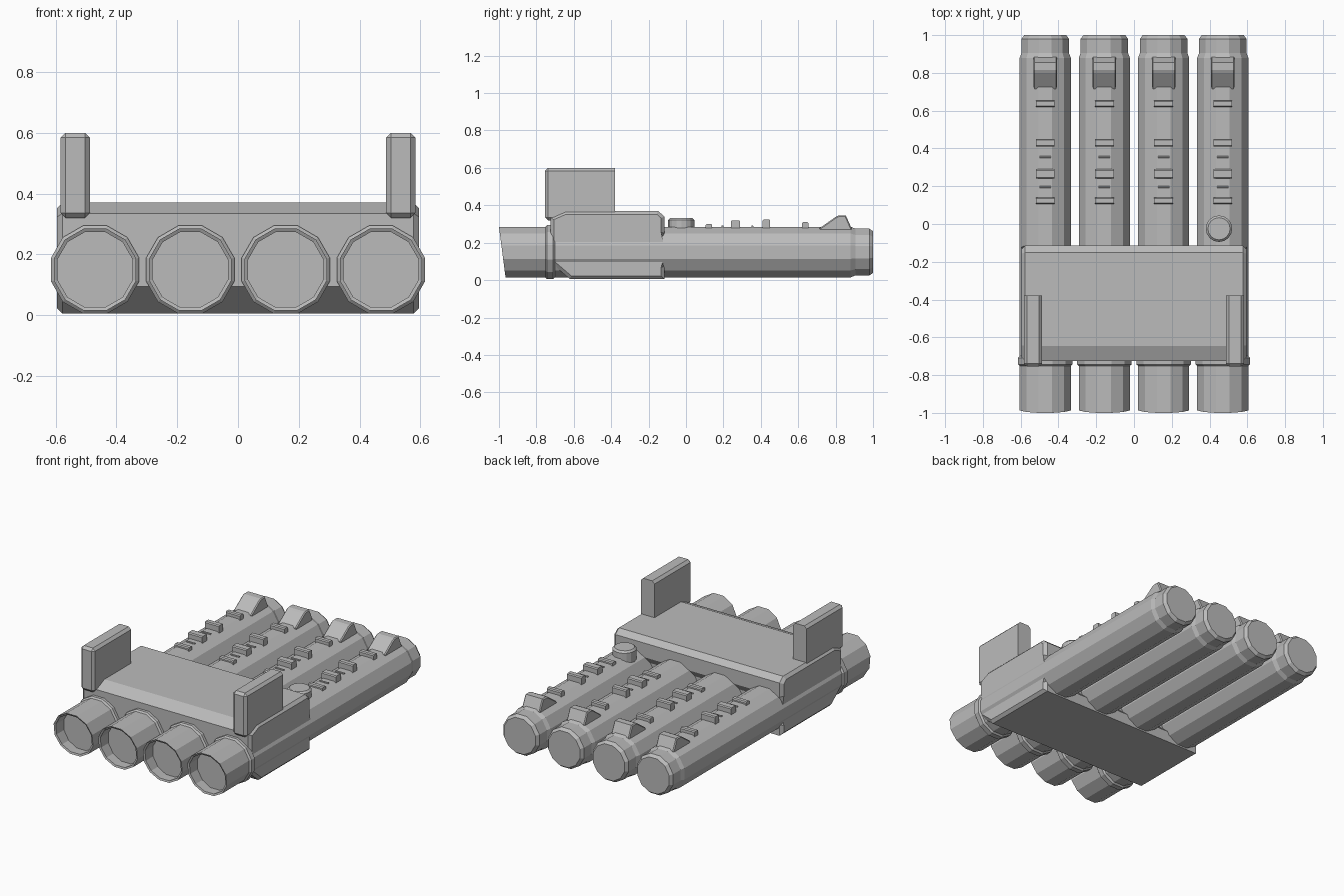
import bpy, bmesh, math

cube = bpy.data.objects.get("Cube")
if cube:
    bpy.data.objects.remove(cube, do_unlink=True)

grey = bpy.data.materials.new("plain grey")
grey.use_nodes = True
grey.diffuse_color = (0.5, 0.5, 0.5, 1)
grey.node_tree.nodes["Principled BSDF"].inputs["Base Color"].default_value = (0.5, 0.5, 0.5, 1)

SIDES = 12
AXIS_Z = 0.15
TUBE_X = (-0.47, -0.157, 0.157, 0.47)


def finish(name, bm):
    bmesh.ops.recalc_face_normals(bm, faces=bm.faces)
    mesh = bpy.data.meshes.new(name)
    bm.to_mesh(mesh)
    bm.free()
    mesh.materials.append(grey)
    obj = bpy.data.objects.new(name, mesh)
    bpy.context.collection.objects.link(obj)
    return obj


def extrude_profile(name, profile, x0, x1, bevel=0.0):
    """Extrude a (y, z) outline along x, optionally chamfering the end caps."""
    bm = bmesh.new()
    ends = [[bm.verts.new((x, y, z)) for y, z in profile] for x in (x0, x1)]
    caps = [bm.faces.new(ring) for ring in ends]
    n = len(profile)
    for i in range(n):
        j = (i + 1) % n
        bm.faces.new((ends[0][i], ends[0][j], ends[1][j], ends[1][i]))
    if bevel:
        edges = {e for cap in caps for e in cap.edges}
        bmesh.ops.bevel(bm, geom=list(edges), offset=bevel, segments=1, affect='EDGES')
    return finish(name, bm)


def tube(name, x):
    """Twelve-sided barrel with a hollow, slanted front and a stepped rear cap."""
    # (radius, y, amount of front slant)
    profile = [(0.128, -0.90, 0), (0.128, -0.995, 1), (0.14, -1.0, 1),
               (0.14, -0.752, 0), (0.15, -0.743, 0), (0.15, -0.71, 0),
               (0.14, -0.70, 0), (0.14, 0.88, 0), (0.13, 0.905, 0),
               (0.13, 0.98, 0), (0.115, 1.0, 0)]
    bm = bmesh.new()
    rings = []
    for r, y, slant in profile:
        ring = []
        for i in range(SIDES):
            a = 2 * math.pi * (i + 0.5) / SIDES
            dz = r * math.sin(a)
            ring.append(bm.verts.new((x + r * math.cos(a),
                                      y + slant * 0.13 * (0.135 - dz), AXIS_Z + dz)))
        rings.append(ring)
    for a, b in zip(rings, rings[1:]):
        for i in range(SIDES):
            j = (i + 1) % SIDES
            bm.faces.new((a[i], a[j], b[j], b[i]))
    bm.faces.new(rings[0])
    bm.faces.new(rings[-1])
    return finish(name, bm)


# Barrels with their top details
BARS = [(0.105, 0.14, 0.30, 0.05), (0.19, 0.20, 0.292, 0.03),
        (0.24, 0.29, 0.32, 0.05), (0.35, 0.36, 0.292, 0.03),
        (0.41, 0.45, 0.325, 0.05), (0.62, 0.655, 0.31, 0.05)]
SIGHT = [(0.715, 0.26), (0.715, 0.278), (0.80, 0.338), (0.815, 0.345),
         (0.855, 0.345), (0.885, 0.278), (0.885, 0.26)]

for n, x in enumerate(TUBE_X, 1):
    tube(f"barrel_{n}", x)
    for k, (y0, y1, top, half) in enumerate(BARS, 1):
        c = 0.006 if half > 0.04 else 0.002
        outline = [(y0, 0.27), (y0, top - c), (y0 + c, top),
                   (y1 - c, top), (y1, top - c), (y1, 0.27)]
        extrude_profile(f"barrel_{n}_rib_{k}", outline, x - half, x + half)
    extrude_profile(f"barrel_{n}_rear_ramp", SIGHT, x - 0.063, x + 0.063, 0.006)

# Main housing around the barrels
HOUSING = [(-0.645, 0.37), (-0.15, 0.37), (-0.115, 0.34), (-0.115, 0.25),
           (-0.14, 0.21), (-0.14, 0.10), (-0.115, 0.075), (-0.115, 0.005),
           (-0.62, 0.005), (-0.725, 0.095), (-0.725, 0.335)]
extrude_profile("housing", HOUSING, -0.595, 0.595, 0.018)

# Upright side plates, chamfered everywhere except at the back
for side, label in ((-1, "right"), (1, "left")):
    bm = bmesh.new()
    bmesh.ops.create_cube(bm, size=1)
    for v in bm.verts:
        v.co.x = side * 0.535 + v.co.x * 0.096
        v.co.y = -0.567 + v.co.y * 0.376
        v.co.z = 0.46 + v.co.z * 0.28
    edges = [e for e in bm.edges if min(v.co.y for v in e.verts) < -0.6]
    bmesh.ops.bevel(bm, geom=edges, offset=0.016, segments=1, affect='EDGES')
    finish(f"{label}_side_plate", bm)

# Round knob on the left outer barrel
bm = bmesh.new()
bmesh.ops.create_cone(bm, cap_ends=True, segments=16, radius1=0.07, radius2=0.07, depth=0.08)
for v in bm.verts:
    v.co.x += 0.45
    v.co.y -= 0.025
    v.co.z += 0.292
rim = [e for e in bm.edges if all(v.co.z > 0.3 for v in e.verts)]
bmesh.ops.bevel(bm, geom=rim, offset=0.011, segments=1, affect='EDGES')
finish("knob", bm)
